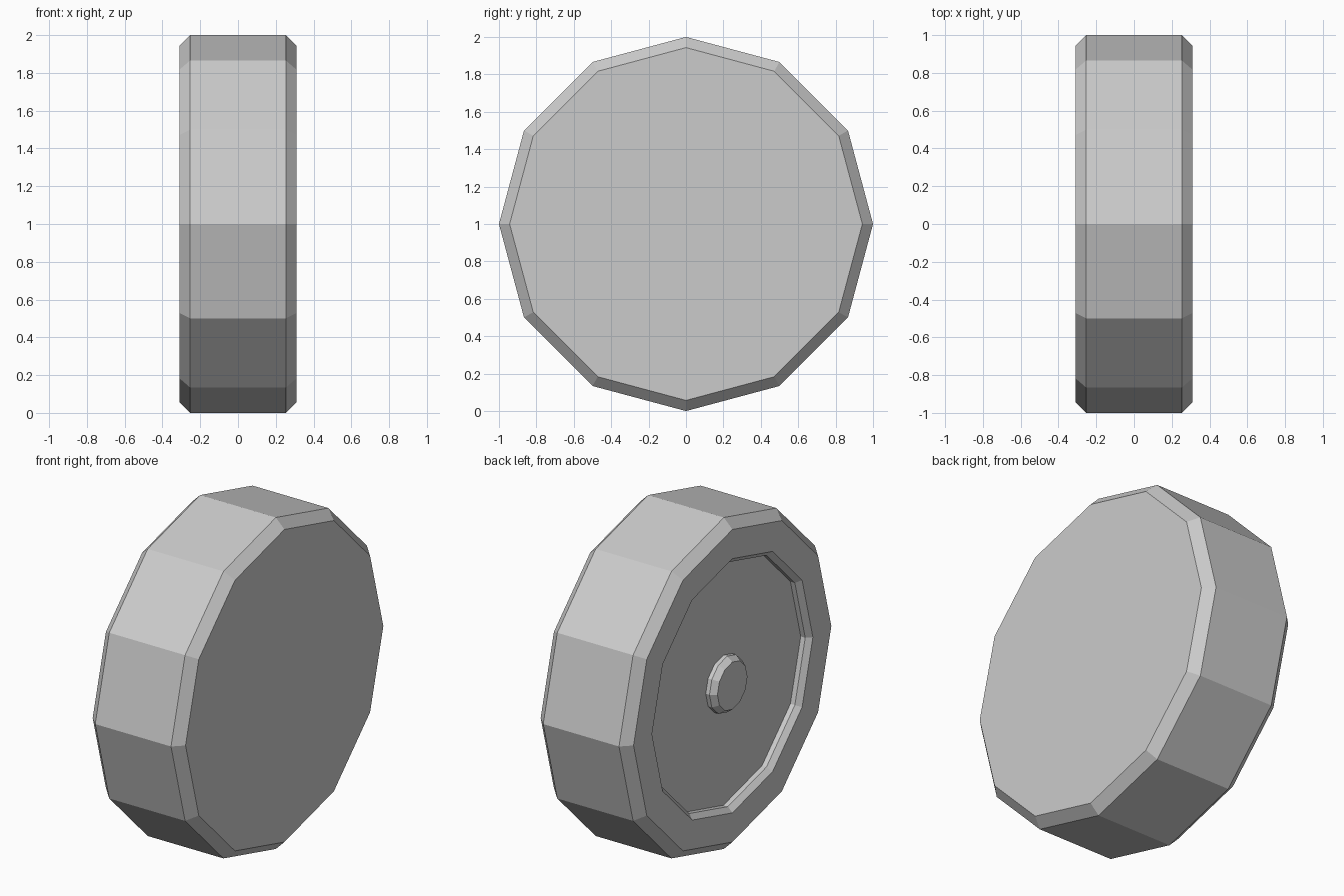
import bpy, bmesh, math

if "Cube" in bpy.data.objects:
    bpy.data.objects.remove(bpy.data.objects["Cube"])

SIDES = 12

grey = bpy.data.materials.new("light_grey")
grey.diffuse_color = (0.6, 0.6, 0.6, 1)
grey.use_nodes = True
grey.node_tree.nodes["Principled BSDF"].inputs["Base Color"].default_value = grey.diffuse_color


def lathe(name, profile):
    """Revolve (x, radius) points around the x axis and cap both ends."""
    bm = bmesh.new()
    rings = []
    for x, r in profile:
        rings.append([bm.verts.new((x, r * math.cos(2 * math.pi * i / SIDES),
                                    1 + r * math.sin(2 * math.pi * i / SIDES)))
                      for i in range(SIDES)])
    for a, b in zip(rings, rings[1:]):
        for i in range(SIDES):
            j = (i + 1) % SIDES
            bm.faces.new((a[i], a[j], b[j], b[i]))
    bm.faces.new(rings[0])
    bm.faces.new(rings[-1])
    bmesh.ops.recalc_face_normals(bm, faces=bm.faces)
    mesh = bpy.data.meshes.new(name)
    bm.to_mesh(mesh)
    bm.free()
    mesh.materials.append(grey)
    ob = bpy.data.objects.new(name, mesh)
    bpy.context.collection.objects.link(ob)
    return ob


# Wheel: flat right face, chamfered tread, stepped recess on the left face
lathe("wheel", [(0.31, 0.943), (0.253, 1.0), (-0.253, 1.0), (-0.31, 0.943),
                (-0.31, 0.767), (-0.28, 0.737), (-0.25, 0.737)])

# Hub cap standing in the recess
lathe("hub", [(-0.25, 0.169), (-0.275, 0.169), (-0.31, 0.143)])
